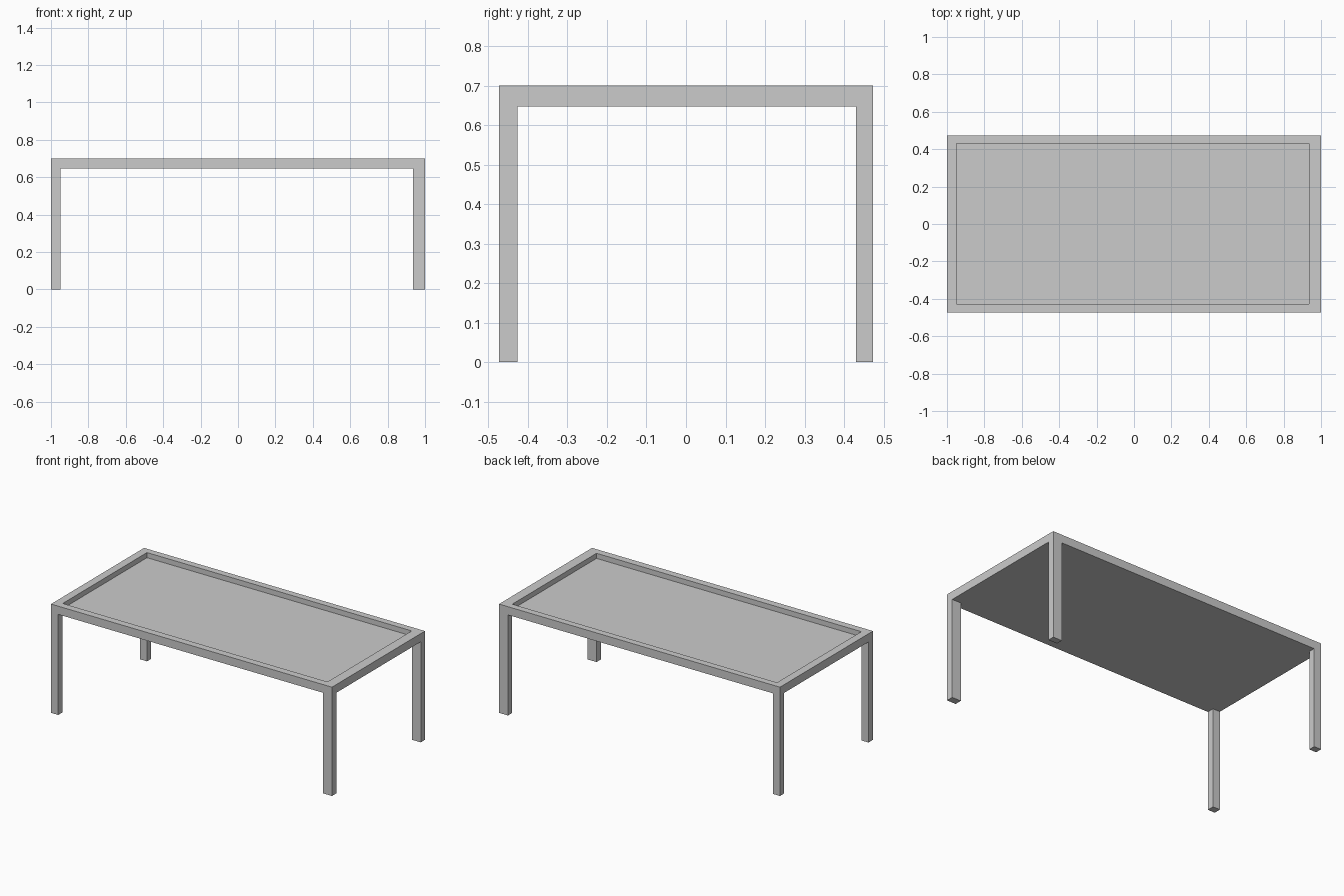
import bpy, bmesh
from mathutils import Vector

if "Cube" in bpy.data.objects:
    bpy.data.objects.remove(bpy.data.objects["Cube"])

X0, X1, Y0, Y1 = -1.0, 1.0, -0.473, 0.473      # outer outline
IX0, IX1, IY0, IY1 = -0.949, 0.936, -0.427, 0.43  # inner outline (legs and rim)
TOP, UNDER, FLOOR = 0.70, 0.647, 0.667


def box_bmesh(lo, hi):
    bm = bmesh.new()
    bmesh.ops.create_cube(bm, size=1)
    for v in bm.verts:
        v.co = Vector([h if c > 0 else l for c, l, h in zip(v.co, lo, hi)])
    return bm


def finish(bm, name):
    bmesh.ops.recalc_face_normals(bm, faces=bm.faces)
    mesh = bpy.data.meshes.new(name)
    bm.to_mesh(mesh)
    bm.free()
    ob = bpy.data.objects.new(name, mesh)
    bpy.context.collection.objects.link(ob)
    return ob


# Tabletop: slab with a raised rim around a sunken panel
bm = box_bmesh((X0, Y0, UNDER), (X1, Y1, TOP))
face = max(bm.faces, key=lambda f: f.calc_center_median().z)
for z in (TOP, FLOOR):
    face = bmesh.ops.extrude_discrete_faces(bm, faces=[face])["faces"][0]
    for v in face.verts:
        v.co = (IX0 if v.co.x < 0 else IX1, IY0 if v.co.y < 0 else IY1, z)
finish(bm, "tabletop")

# Legs: one under each corner, flush with the rim
for side, xa, xb in (("left", X0, IX0), ("right", IX1, X1)):
    for end, ya, yb in (("front", Y0, IY0), ("back", IY1, Y1)):
        finish(box_bmesh((xa, ya, 0), (xb, yb, UNDER)), f"{end}_{side}_leg")
